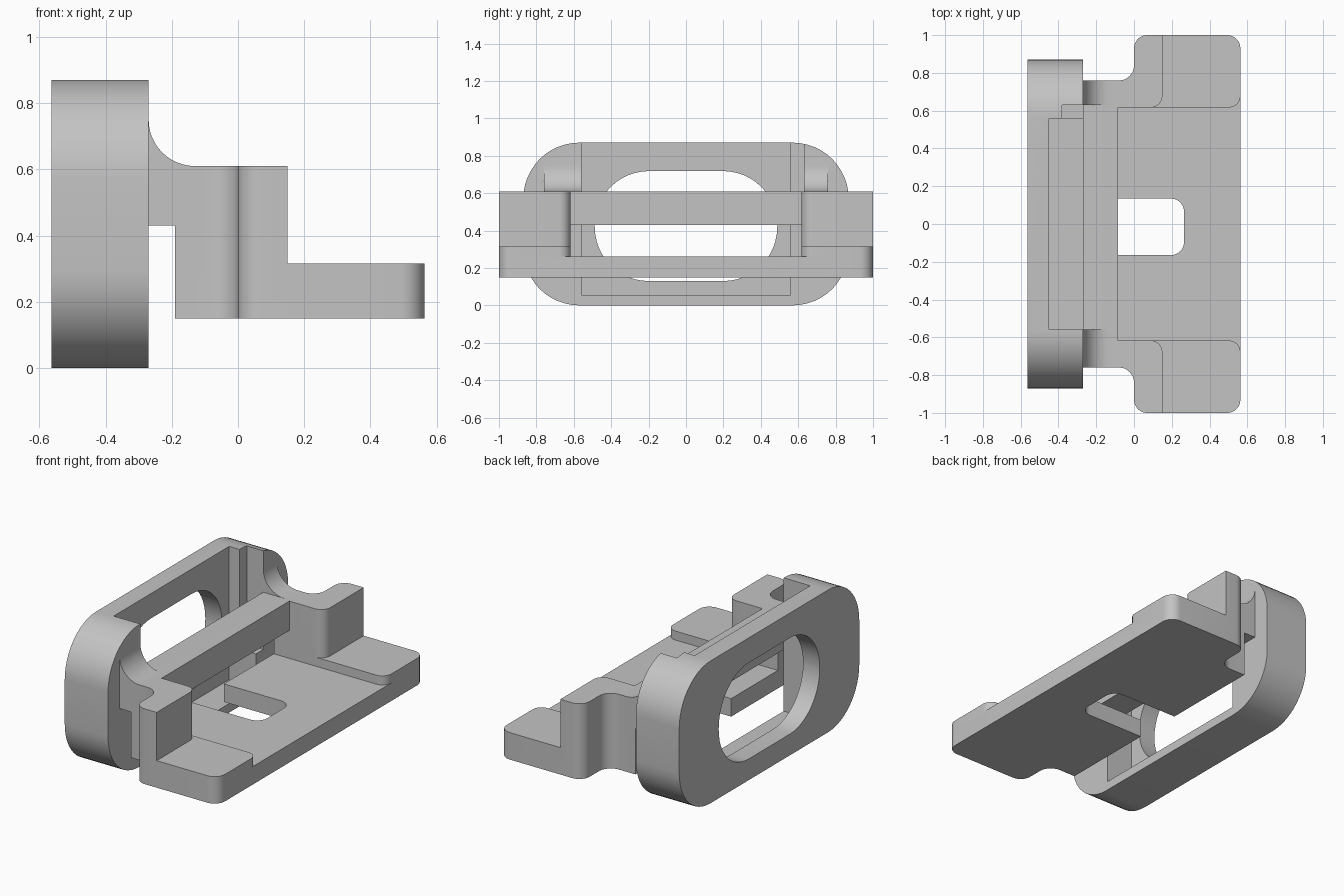
import bpy
import bmesh
import math
from mathutils import Vector

cube = bpy.data.objects.get("Cube")
if cube:
    bpy.data.objects.remove(cube)

grey = bpy.data.materials.new("grey_plastic")
grey.use_nodes = True
colour = (0.55, 0.55, 0.55, 1)
grey.diffuse_color = colour
grey.node_tree.nodes["Principled BSDF"].inputs["Base Color"].default_value = colour


def rounded(corners, steps=12):
    """Outline whose corners (a, b, radius) are replaced by tangent arcs."""
    out = []
    for i, (a, b, *rad) in enumerate(corners):
        p = Vector((a, b))
        if not rad:
            out.append(p)
            continue
        r = rad[0]
        u = (Vector(corners[i - 1][:2]) - p).normalized()
        v = (Vector(corners[(i + 1) % len(corners)][:2]) - p).normalized()
        for k in range(steps + 1):
            t = k / steps * math.pi / 2
            out.append(p + u * r * (1 - math.sin(t)) + v * r * (1 - math.cos(t)))
    return out


def prism(name, corners, lo, hi, axis="z"):
    """Extrude an outline along an axis; the outline uses the other two axes in order."""
    place = {"x": lambda p, h: (h, p.x, p.y),
             "y": lambda p, h: (p.x, h, p.y),
             "z": lambda p, h: (p.x, p.y, h)}[axis]
    bm = bmesh.new()
    pts = rounded(corners)
    base = bm.faces.new([bm.verts.new(place(p, lo)) for p in pts])
    grown = bmesh.ops.extrude_face_region(bm, geom=[base])["geom"]
    shift = Vector(place(Vector((0, 0)), hi - lo))
    bmesh.ops.translate(bm, vec=shift, verts=[g for g in grown if isinstance(g, bmesh.types.BMVert)])
    bmesh.ops.recalc_face_normals(bm, faces=bm.faces)
    mesh = bpy.data.meshes.new(name)
    bm.to_mesh(mesh)
    bm.free()
    mesh.materials.append(grey)
    obj = bpy.data.objects.new(name, mesh)
    bpy.context.collection.objects.link(obj)
    return obj


def rect(a0, a1, b0, b1, *r):
    return [(a0, b0, *r), (a1, b0, *r), (a1, b1, *r), (a0, b1, *r)]


def combine(target, tool, operation="DIFFERENCE"):
    """Apply a boolean and remove the tool."""
    mod = target.modifiers.new("boolean", "BOOLEAN")
    mod.operation, mod.object, mod.solver = operation, tool, "EXACT"
    bpy.context.view_layer.update()
    graph = bpy.context.evaluated_depsgraph_get()
    result = bpy.data.meshes.new_from_object(target.evaluated_get(graph))
    target.modifiers.clear()
    target.data = result
    bpy.data.objects.remove(tool)


# Mounting body: half outline mirrored across y
END, WALL = 0.563, 0.617
half = [(END, 1, 0.07), (0, 1, 0.07), (0, 0.76, 0.08), (-0.3, 0.76)]
outline = half + [(x, -y, *r) for x, y, *r in reversed(half)]
body = prism("bracket", outline, 0.15, 0.61)


def tray_cutter(x, back, floor):
    """Channel between the walls that opens out, with rounded corners, beyond x."""
    side = [(back, WALL), (x, WALL, 0.06), (x, 1.2), (0.9, 1.2)]
    return prism("tray_cutter", side + [(a, -b, *r) for a, b, *r in reversed(side)], floor, 0.8)


# Posts, tabs, sunken tray, window under the crossbar, undercut and slot
combine(body, tray_cutter(0.15, -0.085, 0.315))
combine(body, tray_cutter(END, -0.085, 0.26))
combine(body, prism("window", rect(-0.4, 0, -WALL, WALL), 0.26, 0.43))
combine(body, prism("undercut", rect(-0.4, -0.19, -0.9, 0.9), 0, 0.43))
combine(body, prism("slot", [(-0.4, -0.165), (0.265, -0.165, 0.07),
                             (0.265, 0.135, 0.07), (-0.4, 0.135)], 0, 0.4))

# Rounded frame with its arms' fillets
ring = prism("frame", rect(-0.87, 0.87, 0, 0.87, 0.3), -0.563, -0.27, "x")
combine(body, ring, "UNION")
fillet = [(-0.29, 0.75), (-0.27, 0.75)]
fillet += [(-0.13 - 0.14 * math.cos(t), 0.75 - 0.14 * math.sin(t))
           for t in (k / 12 * math.pi / 2 for k in range(1, 13))]
fillet += [(-0.13, 0.58), (-0.29, 0.58)]
for lo, hi in ((-0.76, -0.558), (0.63, 0.76)):
    combine(body, prism("fillet", fillet, lo, hi, "y"), "UNION")

# Insert pocket open at the top, side notch and through opening
combine(body, prism("pocket", rect(-0.45, -0.27, -0.558, 0.558), 0.055, 1))
combine(body, prism("notch", rect(-0.38, -0.27, 0.5, 0.63), 0.26, 1))
combine(body, prism("opening", rect(-0.488, 0.488, 0.13, 0.718, 0.29), -0.7, -0.4, "x"))

bpy.ops.object.select_all(action="DESELECT")
body.select_set(True)
bpy.context.view_layer.objects.active = body
bpy.ops.object.shade_smooth_by_angle(angle=math.radians(30))
